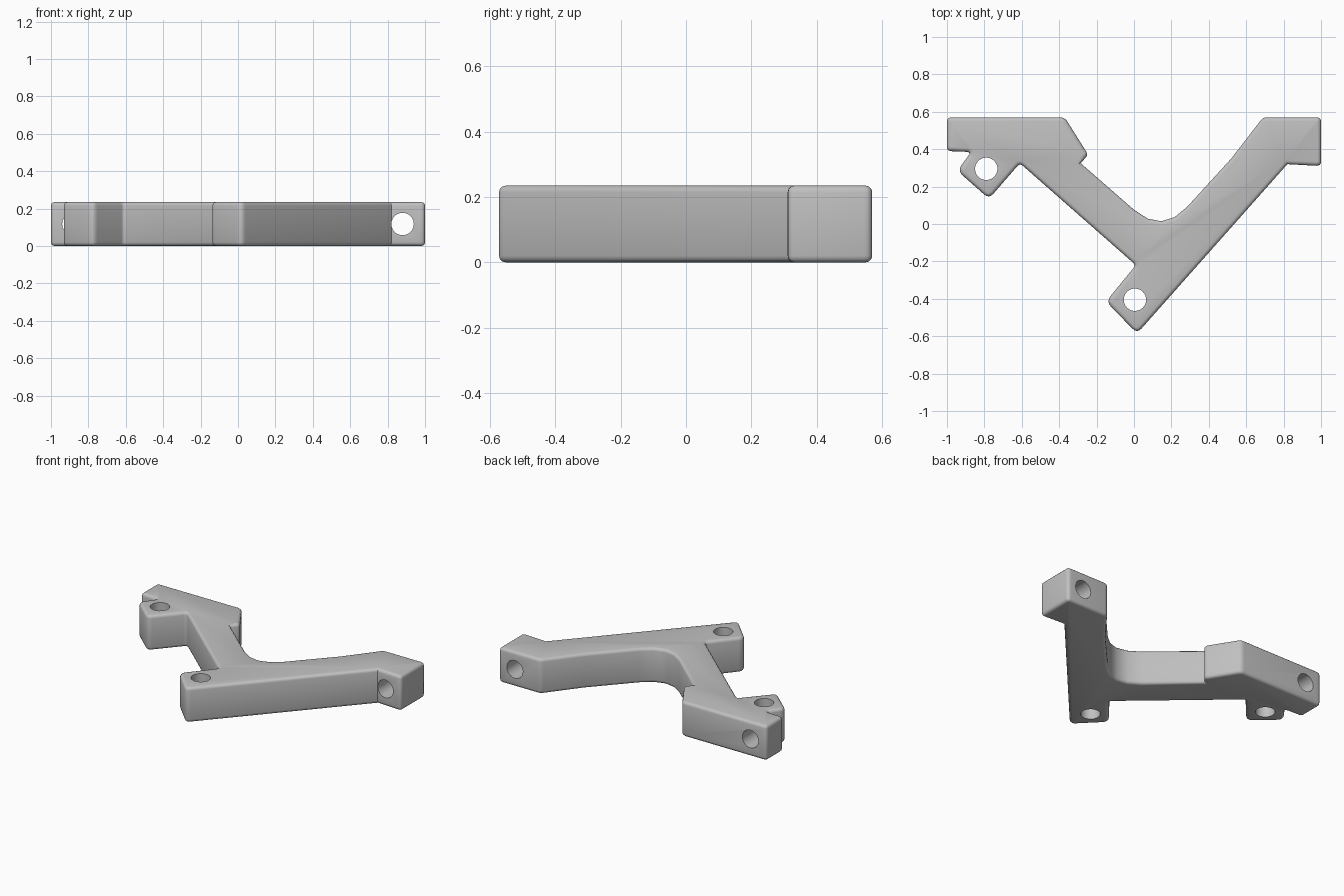
import bpy, bmesh, math
from mathutils import Vector

HEIGHT = 0.235
EDGE = 0.02

cube = bpy.data.objects.get("Cube")
if cube:
    bpy.data.objects.remove(cube, do_unlink=True)

grey = bpy.data.materials.new("plain grey")
grey.use_nodes = True
colour = (0.53, 0.53, 0.53, 1)
grey.diffuse_color = colour
grey.node_tree.nodes["Principled BSDF"].inputs["Base Color"].default_value = colour


def rounded(corners, steps=4):
    """Replace each (x, y, trim) corner by a curve starting trim away from it."""
    points = []
    for i, (x, y, trim) in enumerate(corners):
        p = Vector((x, y))
        if not trim:
            points.append(p)
            continue
        a = Vector(corners[i - 1][:2])
        b = Vector(corners[(i + 1) % len(corners)][:2])
        a = p + (a - p).normalized() * trim
        b = p + (b - p).normalized() * trim
        for k in range(steps + 1):
            t = k / steps
            points.append(a * (1 - t) ** 2 + p * 2 * t * (1 - t) + b * t * t)
    return points


def drill(name, centre, depth, along_y=False):
    bpy.ops.mesh.primitive_cylinder_add(
        vertices=24, radius=0.06, depth=depth, location=centre,
        rotation=(math.pi / 2 if along_y else 0, 0, 0))
    cutter = bpy.context.object
    cutter.name = name
    cutter.hide_render = True
    cutter.hide_set(True)
    cutter.display_type = 'WIRE'
    cutter.data.materials.append(grey)
    return cutter


# Bracket outline: left mount and foot, long arm and foot, right mount, inner corner
outline = rounded([
    (-1, 0.57, 0.025), (-1, 0.39, 0.025), (-0.87, 0.385, 0.025),
    (-0.945, 0.285, 0.04), (-0.775, 0.135, 0.035), (-0.61, 0.325, 0.02),
    (0.01, -0.22, 0.02), (-0.15, -0.415, 0.04), (0.017, -0.585, 0.035),
    (0.82, 0.32, 0), (1, 0.31, 0.025), (1, 0.57, 0.025),
    (0.69, 0.57, 0.02), (0.52, 0.35, 0), (0.15, -0.055, 0.2),
    (-0.285, 0.325, 0), (-0.245, 0.37, 0.02), (-0.37, 0.57, 0.025)])

# Extrude the outline and round its top and bottom rims
bm = bmesh.new()
base = bm.faces.new([bm.verts.new((p.x, p.y, 0)) for p in outline])
top = bmesh.ops.extrude_face_region(bm, geom=[base], use_keep_orig=True)
bmesh.ops.translate(bm, vec=(0, 0, HEIGHT),
                    verts=[v for v in top["geom"] if isinstance(v, bmesh.types.BMVert)])
bmesh.ops.recalc_face_normals(bm, faces=bm.faces)
rims = [e for e in bm.edges if abs(e.verts[0].co.z - e.verts[1].co.z) < 0.001]
bmesh.ops.bevel(bm, geom=rims, offset=EDGE, offset_type='OFFSET', segments=3,
                profile=0.5, affect='EDGES', clamp_overlap=False)
bmesh.ops.recalc_face_normals(bm, faces=bm.faces)
mesh = bpy.data.meshes.new("bracket")
bm.to_mesh(mesh)
bm.free()
mesh.materials.append(grey)
bracket = bpy.data.objects.new("bracket", mesh)
bpy.context.collection.objects.link(bracket)

# Screw holes: two upright through the feet, two through the mounts
mid = HEIGHT / 2
holes = [
    drill("left_foot_hole", (-0.79, 0.295, mid), 1),
    drill("front_foot_hole", (0.005, -0.405, mid), 1),
    drill("left_mount_hole", (-0.88, 0.57, mid), 0.4, True),
    drill("right_mount_hole", (0.88, 0.45, mid), 0.6, True)]
for cutter in holes:
    cut = bracket.modifiers.new(cutter.name, 'BOOLEAN')
    cut.object = cutter
    cut.operation = 'DIFFERENCE'
    cut.solver = 'EXACT'

bpy.ops.object.select_all(action='DESELECT')
bpy.context.view_layer.objects.active = bracket
bracket.select_set(True)
for cut in list(bracket.modifiers):
    bpy.ops.object.modifier_apply(modifier=cut.name)
for cutter in holes:
    bpy.data.objects.remove(cutter, do_unlink=True)
bpy.ops.object.shade_smooth_by_angle(angle=math.radians(35))
